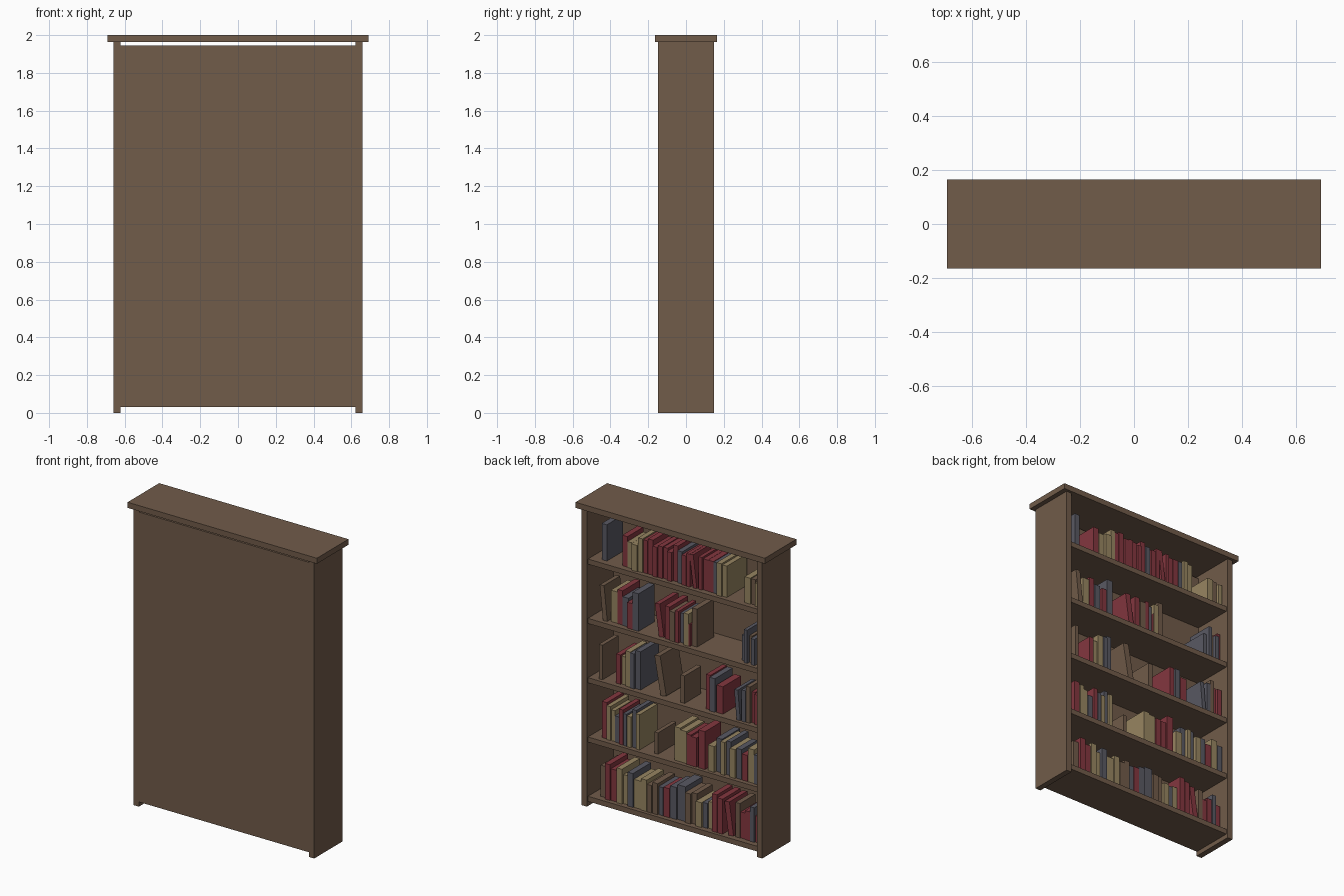
import bpy, math, random
from mathutils import Matrix, Vector

random.seed(4)

COLOURS = {
    "w": ("wood", (0.165, 0.106, 0.068, 1)),
    "n": ("brown_cloth", (0.165, 0.106, 0.068, 1)),
    "r": ("red_cloth", (0.23, 0.038, 0.05, 1)),
    "b": ("blue_cloth", (0.1, 0.1, 0.125, 1)),
    "t": ("tan_cloth", (0.31, 0.235, 0.12, 1)),
}
MATS = {}
for key, (name, rgba) in COLOURS.items():
    MATS[key] = bpy.data.materials.new(name)
    MATS[key].diffuse_color = rgba

CORNERS = [(x, y, z) for x in (0, 1) for y in (0, 1) for z in (0, 1)]
FACES = [(0, 1, 3, 2), (4, 6, 7, 5), (0, 4, 5, 1), (2, 3, 7, 6), (0, 2, 6, 4), (1, 5, 7, 3)]


def box(name, x, y, z, colour="w", lean=0):
    """Box from (min, max) ranges, tilted by lean degrees about its lower edge."""
    # pivot on the lower edge that stays on the shelf
    pivot = Vector((x[1] if lean > 0 else x[0], 0, z[0]))
    turn = Matrix.Rotation(math.radians(lean), 3, "Y")
    verts = [turn @ (Vector((x[i], y[j], z[k])) - pivot) + pivot for i, j, k in CORNERS]
    mesh = bpy.data.meshes.new(name)
    mesh.from_pydata(verts, [], FACES)
    mesh.materials.append(MATS[colour])
    obj = bpy.data.objects.new(name, mesh)
    bpy.context.collection.objects.link(obj)
    return obj


# Carcass
for name, s in (("left_side", -1), ("right_side", 1)):
    box(name, sorted((s * 0.622, s * 0.66)), (-0.147, 0.147), (0, 1.963))
box("top_board", (-0.692, 0.692), (-0.165, 0.165), (1.963, 2.0))
box("back_panel", (-0.622, 0.622), (-0.145, -0.13), (0.03, 1.946))

SHELF_TOPS = [0.064 + 0.392 * i for i in range(5)]
for z in SHELF_TOPS:
    box("shelf", (-0.622, 0.622), (-0.135, 0.135), (z - 0.034, z))


def row(shelf, start, end, colours, low, high, depth=0.18, lean=0):
    """Fill a shelf from x=start down to x=end with one book per colour letter."""
    z = SHELF_TOPS[shelf]
    widths = [random.uniform(0.8, 1.25) for _ in colours]
    unit = (start - end) / sum(widths)
    x = start
    for c, w in zip(colours, widths):
        w *= unit
        h = random.uniform(low, high)
        front = random.uniform(0.09, 0.115)
        d = depth * random.uniform(0.9, 1.08)
        box("book", (x - w + 0.003, x), (front - d, front), (z, z + h), c, lean)
        x -= w


# Books, bottom shelf to top shelf: shelf, start x, end x, colours, height range
row(0, 0.56, 0.43, "nrr", 0.20, 0.24)
row(0, 0.43, 0.25, "ttbt", 0.18, 0.24)
row(0, 0.25, 0.09, "tnnb", 0.17, 0.21)
row(0, 0.09, -0.11, "rbbn", 0.19, 0.23)
row(0, -0.11, -0.27, "ntbt", 0.15, 0.21)
row(0, -0.27, -0.35, "rr", 0.22, 0.26)
row(0, -0.385, -0.425, "r", 0.21, 0.22, lean=8)
row(0, -0.43, -0.61, "nrrbr", 0.17, 0.23)

row(1, 0.55, 0.38, "rttbr", 0.17, 0.24)
row(1, 0.38, 0.26, "btbt", 0.20, 0.25)
row(1, 0.165, 0.135, "n", 0.14, 0.15)
row(1, 0.01, -0.16, "ttrr", 0.19, 0.23)
row(1, -0.17, -0.22, "r", 0.25, 0.26)
row(1, -0.24, -0.61, "tbtbtbrtb", 0.17, 0.23)

row(2, 0.56, 0.53, "n", 0.22, 0.23)
row(2, 0.44, 0.30, "rttb", 0.18, 0.24)
row(2, 0.30, 0.26, "b", 0.25, 0.26)
row(2, 0.12, 0.075, "n", 0.25, 0.26, lean=10)
row(2, -0.03, -0.065, "n", 0.18, 0.19)
row(2, -0.21, -0.285, "rb", 0.20, 0.24)
row(2, -0.29, -0.34, "r", 0.18, 0.19)
row(2, -0.45, -0.48, "b", 0.19, 0.20, lean=5)
row(2, -0.485, -0.61, "bnrr", 0.17, 0.25)

row(3, 0.53, 0.495, "n", 0.23, 0.24, lean=6)
row(3, 0.485, 0.31, "trbr", 0.17, 0.23)
row(3, 0.31, 0.265, "b", 0.24, 0.25)
row(3, 0.125, 0.085, "r", 0.21, 0.22, lean=8)
row(3, 0.08, -0.10, "rnrbt", 0.18, 0.23)
row(3, -0.06, -0.11, "r", 0.14, 0.15)
row(3, -0.11, -0.15, "n", 0.25, 0.26)
row(3, -0.475, -0.61, "bbnbr", 0.16, 0.22)

row(4, 0.55, 0.51, "b", 0.23, 0.24, 0.16)
row(4, 0.40, 0.24, "rttt", 0.17, 0.23)
row(4, 0.24, -0.01, "rrrrrrr", 0.19, 0.24)
row(4, -0.01, -0.11, "brr", 0.19, 0.23)
row(4, -0.13, -0.16, "r", 0.21, 0.22, lean=7)
row(4, -0.165, -0.34, "rrrbt", 0.18, 0.22)
row(4, -0.34, -0.375, "t", 0.20, 0.21, 0.21)
row(4, -0.50, -0.61, "tnt", 0.15, 0.18)
